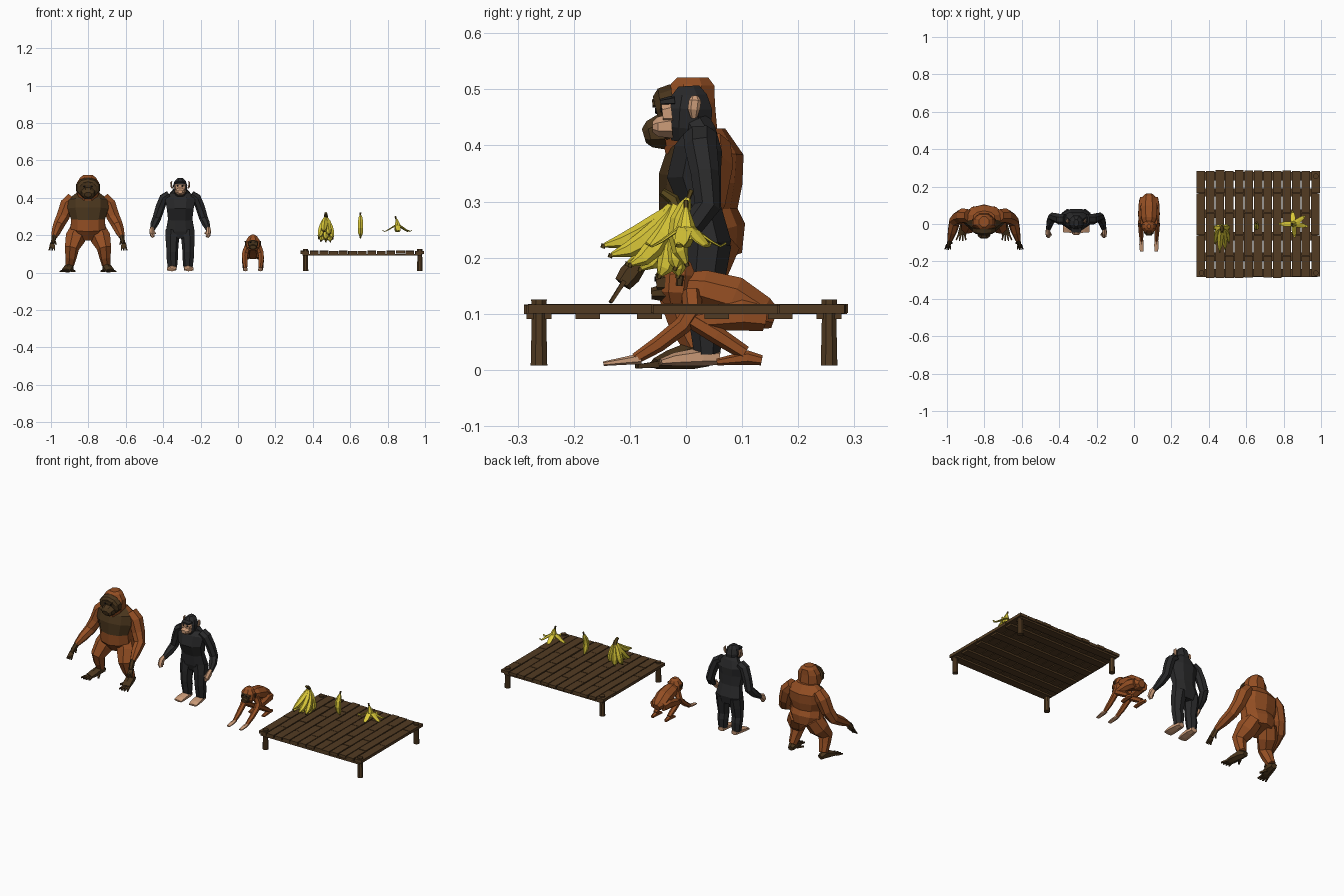
import bpy, bmesh, math, random
from mathutils import Vector
random.seed(4)


def material(name, r, g, b):
    m = bpy.data.materials.new(name)
    m.diffuse_color = (r, g, b, 1)
    return m


ORANGE = material("orange fur", .30, .078, .017)
BROWN = material("dark brown skin", .068, .036, .012)
BLACK = material("black fur", .022, .022, .023)
TAN = material("tan skin", .60, .33, .19)
WOOD = material("dark wood", .085, .044, .016)
YELLOW = material("banana yellow", .70, .58, .04)
STEM = material("banana stem", .10, .065, .012)
EYE = material("eye black", .006, .005, .005)


def finish(name, bm, mats):
    bmesh.ops.recalc_face_normals(bm, faces=bm.faces)
    me = bpy.data.meshes.new(name)
    bm.to_mesh(me)
    bm.free()
    for m in mats:
        me.materials.append(m)
    ob = bpy.data.objects.new(name, me)
    bpy.context.collection.objects.link(ob)
    return ob


def tube(name, mat, pts, sides=6, o=(0, 0, 0), mx=1, ang=0, rule=None, mat2=None):
    """Loft rings along points (x, y, z, half width, half depth)."""
    bm = bmesh.new()
    P = [Vector(p[:3]) for p in pts]
    rings = []
    for i, p in enumerate(pts):
        t = (P[min(i + 1, len(P) - 1)] - P[max(i - 1, 0)]).normalized()
        u = (Vector((1, 0, 0)) - t * t.x).normalized()
        v = t.cross(u)
        a, b = p[3], p[4] if len(p) > 4 else p[3]
        ring = []
        for k in range(sides):
            w = 2 * math.pi * (k + .5) / sides
            q = P[i] + u * a * math.cos(w) + v * b * math.sin(w)
            c, s = math.cos(ang), math.sin(ang)
            q = Vector((q.x * c - q.y * s, q.x * s + q.y * c, q.z))
            ring.append(bm.verts.new((o[0] + mx * q.x, o[1] + q.y, o[2] + q.z)))
        rings.append(ring)
    for A, B in zip(rings, rings[1:]):
        for k in range(sides):
            j = (k + 1) % sides
            bm.faces.new((A[k], A[j], B[j], B[k]))
    bm.faces.new(rings[0])
    bm.faces.new(rings[-1])
    bmesh.ops.recalc_face_normals(bm, faces=bm.faces)
    if rule:
        for f in bm.faces:
            f.material_index = int(rule(f.calc_center_median(), f.normal))
    return finish(name, bm, [mat] + ([mat2] if mat2 else []))


def box(name, mat, c, s):
    bm = bmesh.new()
    bmesh.ops.create_cube(bm, size=1)
    for v in bm.verts:
        v.co = Vector([c[i] + v.co[i] * s[i] for i in range(3)])
    return finish(name, bm, [mat])


def digits(name, mat, o, mx, start, end, spread, n, r):
    """Row of fingers or toes fanned sideways along x."""
    for k in range(n):
        f = (k / (n - 1) - .5) * spread
        a = (start[0] + f * .7, start[1], start[2], r)
        b = (end[0] + f * 1.3, end[1] + abs(f) * .3, end[2], r * .6)
        tube(name, mat, [a, b], 4, o, mx)


# ---- large orange ape
O = (-.802, 0, 0)
tube("large_ape_torso", ORANGE, [
    (0, .048, .19, .07, .055), (0, .03, .24, .098, .078), (0, .022, .285, .095, .07),
    (0, .026, .34, .115, .075), (0, .035, .39, .112, .068), (0, .035, .43, .06, .035)], 10, O,
    rule=lambda c, n: n.y < -.35 and c.z > .285, mat2=BROWN)
tube("large_ape_head", ORANGE, [
    (0, .005, .385, .045, .045), (0, .005, .43, .066, .055), (0, .01, .48, .064, .045),
    (0, .012, .508, .045, .042), (0, .012, .521, .028, .03)], 8, O)
tube("large_ape_face_disc", BROWN, [
    (0, -.02, .455, .068, .055), (0, -.042, .452, .062, .05), (0, -.05, .45, .045, .038)], 10, O)
tube("large_ape_muzzle", BROWN, [
    (0, -.04, .425, .042, .036), (0, -.065, .42, .034, .026), (0, -.075, .417, .02, .014)], 8, O)
tube("large_ape_brow", BROWN, [(0, -.04, .477, .04, .01), (0, -.06, .475, .034, .007)], 6, O)
for mx in (1, -1):
    tube("large_ape_eye", EYE, [(.018, -.048, .462, .007), (.018, -.055, .462, .005)], 6, O, mx)
    tube("large_ape_arm", ORANGE, [
        (.08, .045, .40, .035), (.112, .045, .365, .04), (.135, .035, .30, .036),
        (.158, .012, .25, .031), (.17, -.04, .22, .026), (.182, -.085, .19, .015)], 7, O, mx)
    tube("large_ape_hand", BROWN, [(.18, -.08, .195, .013, .015), (.186, -.1, .17, .012, .02),
                                  (.19, -.113, .153, .01, .016)], 6, O, mx)
    digits("large_ape_finger", BROWN, O, mx, (.19, -.11, .158), (.194, -.137, .12), .022, 4, .006)
    tube("large_ape_thumb", BROWN, [(.18, -.09, .18, .006), (.17, -.105, .15, .004)], 4, O, mx)
    tube("large_ape_leg", ORANGE, [
        (.045, .045, .235, .05, .055), (.07, .02, .18, .056), (.088, -.015, .13, .04),
        (.092, .0, .085, .032), (.098, .02, .04, .024)], 7, O, mx)
    tube("large_ape_foot", BROWN, [
        (.095, .045, .02, .017, .014), (.1, .015, .028, .025, .026), (.11, -.03, .018, .027, .017),
        (.118, -.055, .011, .025, .01)], 6, O, mx)
    digits("large_ape_toe", BROWN, O, mx, (.118, -.05, .01), (.123, -.092, .006), .04, 4, .008)
    tube("large_ape_big_toe", BROWN, [(.09, -.005, .012, .009), (.07, -.04, .007, .006)], 4, O, mx)

# ---- black ape
C = (-.309, 0, 0)
tube("black_ape_torso", BLACK, [
    (0, .042, .185, .06, .032), (0, .04, .225, .082, .044), (0, .028, .285, .07, .038),
    (0, .014, .345, .078, .052), (0, .022, .395, .088, .046), (0, .025, .428, .055, .03),
    (0, .012, .45, .032, .028)], 8, C)
tube("black_ape_head", BLACK, [
    (0, .0, .405, .022, .028), (0, .004, .43, .036, .044), (0, .006, .465, .041, .044),
    (0, .006, .49, .032, .034), (0, .005, .506, .014, .02)], 8, C)
tube("black_ape_face", TAN, [(0, -.025, .458, .032, .026), (0, -.042, .456, .027, .02)], 8, C)
tube("black_ape_muzzle", TAN, [
    (0, -.025, .435, .03, .024), (0, -.05, .433, .025, .019), (0, -.06, .433, .014, .01)], 8, C)
tube("black_ape_brow", BLACK, [(0, -.02, .48, .034, .01), (0, -.046, .477, .028, .006)], 6, C)
tube("black_ape_mouth", EYE, [(0, -.05, .428, .02, .0015), (0, -.06, .428, .012, .0015)], 4, C)
for mx in (1, -1):
    tube("black_ape_eye", EYE, [(.013, -.038, .464, .007), (.013, -.045, .464, .005)], 6, C, mx)
    tube("black_ape_ear", TAN, [
        (.042, .014, .45, .005, .006), (.048, .014, .465, .006, .011),
        (.049, .016, .48, .005, .011), (.044, .016, .488, .003, .006)], 6, C, mx)
    tube("black_ape_arm", BLACK, [
        (.06, .025, .418, .022, .03), (.088, .026, .40, .025, .03), (.108, .034, .35, .026),
        (.126, .038, .29, .024), (.138, .012, .26, .022), (.15, -.03, .228, .013)], 7, C, mx)
    tube("black_ape_hand", TAN, [
        (.15, -.025, .235, .011, .013), (.152, -.045, .222, .014, .02),
        (.15, -.06, .203, .013, .017), (.143, -.062, .19, .009, .012)], 6, C, mx)
    tube("black_ape_thumb", TAN, [(.145, -.04, .222, .006), (.132, -.06, .208, .004)], 4, C, mx)
    tube("black_ape_leg", BLACK, [
        (.04, .04, .225, .042, .042), (.044, .034, .17, .037, .038), (.044, .03, .11, .032, .03),
        (.044, .036, .08, .032, .03), (.043, .038, .028, .026, .024)], 7, C, mx)
    tube("black_ape_foot", TAN, [
        (.042, .06, .022, .02, .013), (.043, .03, .024, .026, .017), (.046, -.02, .019, .029, .012),
        (.048, -.045, .014, .026, .006)], 6, C, mx)

# ---- small crouching ape
B = (.08, 0, 0)
tube("small_ape_torso", ORANGE, [
    (0, .158, .092, .022, .02), (0, .135, .1, .042, .034), (0, .085, .13, .048, .04),
    (0, .03, .145, .044, .036), (0, -.005, .15, .028, .026)], 8, B)
tube("small_ape_head", ORANGE, [
    (0, -.018, .118, .024, .024), (0, -.018, .138, .038, .034), (0, -.015, .17, .04, .036),
    (0, -.013, .192, .025, .024), (0, -.012, .202, .01, .012)], 8, B)
tube("small_ape_face", BROWN, [(0, -.035, .156, .031, .025), (0, -.053, .154, .025, .018)], 8, B)
tube("small_ape_muzzle", BROWN, [(0, -.035, .138, .026, .018), (0, -.062, .136, .017, .011)], 8, B)
for mx in (1, -1):
    tube("small_ape_eye", EYE, [(.011, -.05, .162, .005), (.011, -.056, .162, .004)], 6, B, mx)
    tube("small_ape_ear", BROWN, [(.039, -.012, .15, .004, .006), (.041, -.01, .168, .004, .007)], 5, B, mx)
    tube("small_ape_arm", ORANGE, [
        (.03, .01, .14, .018), (.042, .012, .105, .018), (.044, -.005, .08, .016),
        (.042, -.05, .045, .014), (.04, -.09, .02, .01)], 6, B, mx)
    tube("small_ape_hand", TAN, [
        (.04, -.08, .02, .01, .01), (.04, -.11, .016, .014, .007), (.039, -.147, .011, .011, .004)], 6, B, mx)
    tube("small_ape_thigh", ORANGE, [
        (.028, .14, .095, .022, .026), (.036, .1, .1, .022, .03), (.042, .05, .092, .018, .022),
        (.042, .008, .088, .013, .014)], 6, B, mx)
    tube("small_ape_shin", ORANGE, [
        (.042, .005, .092, .015), (.044, .055, .062, .016), (.044, .105, .03, .013)], 6, B, mx)
    tube("small_ape_foot", ORANGE, [
        (.043, .135, .017, .009, .009), (.043, .11, .022, .013, .013), (.042, .055, .014, .012, .006)], 6, B, mx)

# ---- slatted platform: staggered boards, cross beams, posts
step = .0511
for i in range(13):
    x = .357 + i * step
    cuts = [-.283 - random.random() * .008]
    cuts += [(-.17, .06) if i % 2 else (-.06, .165)][0]
    cuts += [.283 + random.random() * .008]
    for a, b in zip(cuts, cuts[1:]):
        box("platform_board", WOOD, (x + random.uniform(-.001, .001), (a + b) / 2, .1085 + random.uniform(-.001, .001)),
            (.046, b - a - .003, .016))
for y in (-.262, -.175, -.065, .055, .168, .255):
    box("platform_beam", WOOD, (.663, y, .0955), (.635, .044, .01))
for x in (.361, .972):
    for y in (-.262, .255):
        tube("platform_post", WOOD, [(x, y, .008, .016), (x, y, .09, .014), (x, y, .125, .015)], 8)

# ---- banana bunch
bananas = [(-.012, .128, .222), (.018, .115, .205), (-.036, .085, .19), (.037, .08, .188),
           (0, .062, .18), (-.026, .03, .17), (.024, .028, .168), (0, -.005, .168),
           (.036, .0, .182), (-.037, .005, .184)]
prof = [.006, .013, .018, .018, .014, .004]
for dx, reach, zt in bananas:
    pts = []
    for k, r in enumerate(prof):
        s = k / 5
        pts.append((dx * s ** .6, -reach * s ** 1.35, .302 - (.302 - zt) * (1 - (1 - s) ** 1.5), r))
    tube("bunch_banana", YELLOW, pts, 6, (.47, -.018, 0))
    e = pts[-1]
    tube("bunch_banana_tip", STEM, [(e[0], e[1], e[2] + .002, .005), (e[0], e[1] - .003, e[2] - .005, .004)],
         5, (.47, -.018, 0))
tube("bunch_stem", STEM, [(0, 0, .285, .014), (0, -.005, .304, .011), (0, -.025, .318, .007)], 6, (.47, -.018, 0))

# ---- single banana
tube("single_banana", YELLOW, [
    (0, .004, .306, .005), (0, -.002, .292, .012), (0, -.012, .268, .016), (0, -.016, .24, .0165),
    (0, -.01, .212, .014), (0, .0, .19, .005)], 6, (.655, 0, 0))
tube("single_banana_stem", STEM, [(0, .004, .306, .0045), (0, .01, .321, .005)], 5, (.655, 0, 0))
tube("single_banana_tip", STEM, [(0, 0, .191, .005), (0, .003, .184, .004)], 5, (.655, 0, 0))

# ---- empty banana peel: crown with drooping strips
K = (.853, 0, 0)
tube("peel_crown", YELLOW, [(0, 0, .232, .02), (0, 0, .255, .017), (-.003, 0, .275, .01), (-.007, 0, .288, .005)], 6, K)
tube("peel_stem", STEM, [(-.007, 0, .286, .005), (-.012, 0, .302, .005)], 5, K)
for deg, L in ((5, .072), (80, .078), (125, .076), (185, .072), (270, .08)):
    tube("peel_strip", YELLOW, [
        (0, -.006, .255, .013, .005), (0, -.3 * L, .245, .016, .004), (0, -.62 * L, .229, .014, .003),
        (0, -.85 * L, .22, .009, .002), (0, -L, .226, .003, .002)], 6, K, ang=math.radians(deg))
